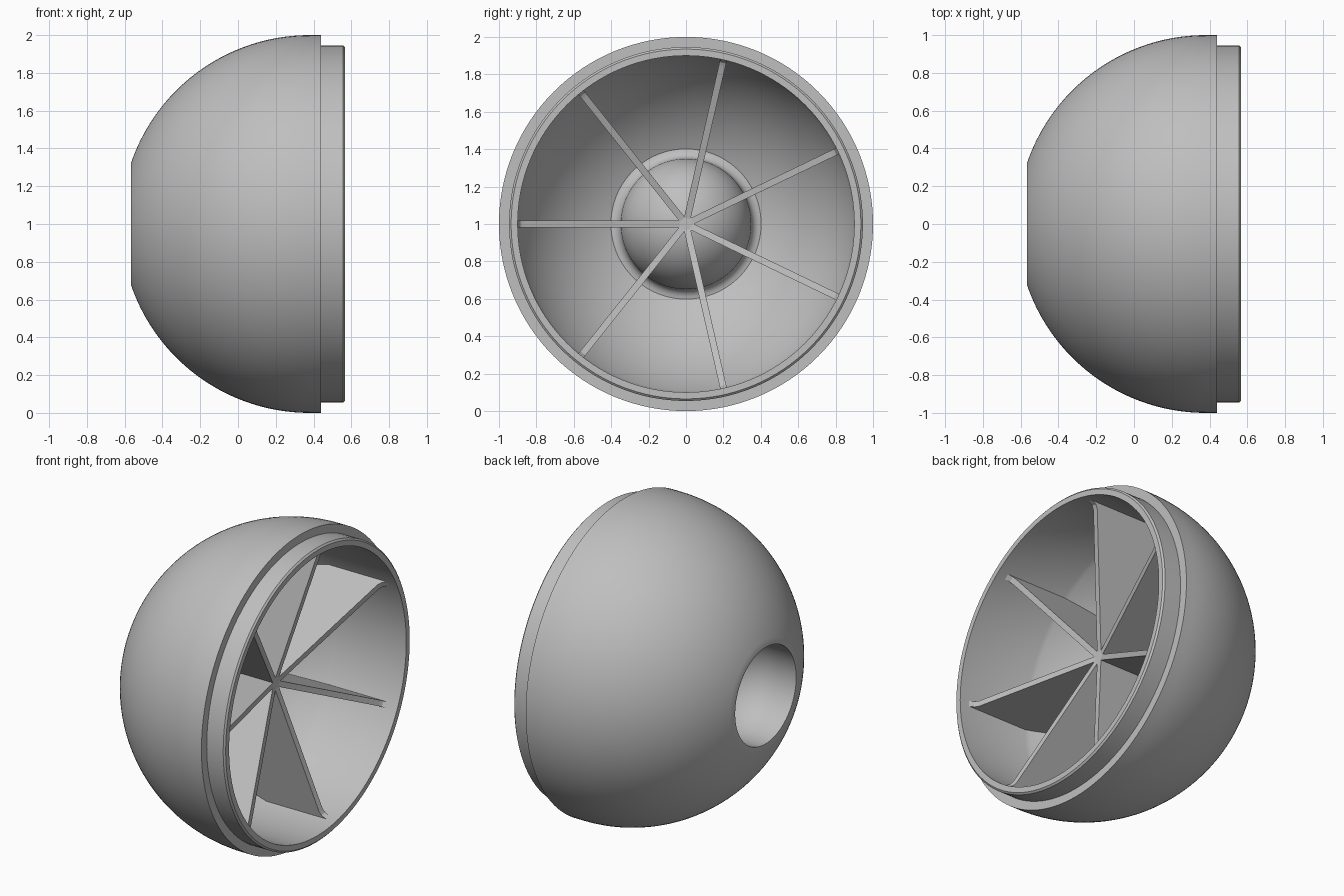
import bpy, bmesh
from math import sin, cos, pi, radians, sqrt, asin
from mathutils import Vector, Matrix

old = bpy.data.objects.get("Cube")
if old:
    bpy.data.objects.remove(old, do_unlink=True)

grey = bpy.data.materials.new("matte grey")
grey.use_nodes = True
colour = (0.52, 0.52, 0.52, 1)
grey.diffuse_color = colour
grey.node_tree.nodes["Principled BSDF"].inputs["Base Color"].default_value = colour

CENTRE = 0.38      # sphere centre along x
BACK, FRONT = -0.567, 0.567
BORE = 0.9         # straight inner wall radius
DOME_X, DOME_R, POCKET_R = -0.43, 0.35, 0.31


def arc(cx, radius, a0, a1, steps):
    """Points (x, r) on a circle centred on the axis; angle 0 points outward, 90 to the back."""
    angles = [radians(a0 + (a1 - a0) * i / steps) for i in range(steps + 1)]
    return [(cx - radius * sin(a), radius * cos(a)) for a in angles]


def finish(name, bm):
    bmesh.ops.remove_doubles(bm, verts=bm.verts, dist=1e-5)
    bmesh.ops.recalc_face_normals(bm, faces=bm.faces)
    mesh = bpy.data.meshes.new(name)
    bm.to_mesh(mesh)
    bm.free()
    mesh.materials.append(grey)
    obj = bpy.data.objects.new(name, mesh)
    bpy.context.collection.objects.link(obj)
    obj.location.z = 1
    bpy.ops.object.select_all(action="DESELECT")
    obj.select_set(True)
    bpy.context.view_layer.objects.active = obj
    bpy.ops.object.shade_smooth_by_angle(angle=radians(30))
    return obj


def lathe(name, profile, steps=128):
    bm = bmesh.new()
    verts = [bm.verts.new((x, 0, r)) for x, r in profile]
    edges = [bm.edges.new(pair) for pair in zip(verts, verts[1:])]
    bmesh.ops.spin(bm, geom=verts + edges, cent=(0, 0, 0), axis=(1, 0, 0),
                   angle=2 * pi, steps=steps, use_merge=True)
    return finish(name, bm)


# Profile pieces of the shell
cut = math_cut = 90 - radians(0)
back_angle = asin(CENTRE - BACK) * 180 / pi
outer = arc(CENTRE, 1, 0, back_angle, 40)
lip = [(FRONT, BORE), (FRONT, 0.935), (0.557, 0.946), (0.44, 0.946), (0.44, 1)]
kink = asin(sqrt(0.95 ** 2 - BORE ** 2) / 0.95) * 180 / pi
inner = arc(CENTRE, 0.95, kink, 65, 28)
fillet = [(DOME_X - 0.05 * cos(a), 0.40 - 0.05 * sin(a))
          for a in [radians(15 * i) for i in range(1, 7)]]
dome = arc(DOME_X, DOME_R, 0, -90, 16)
pocket = arc(DOME_X, POCKET_R, -90, 0, 16)

# Hemispherical shell with stepped lip and domed pocket at the back
lathe("shell", dome[::-1] + fillet[::-1] + inner[::-1] + [(FRONT, BORE)]
      + lip[1:] + outer + [(BACK, POCKET_R)] + pocket[::-1])

# Seven radial ribs sunk slightly into the shell wall
rib_wall = arc(CENTRE, 0.97, kink, 64, 20)
rib_outline = ([(0.265, 0), (0.455, 0.86), (0.47, 0.885), (0.5, BORE), (0.5, 0.92)]
               + rib_wall + [(DOME_X, DOME_R - 0.02)]
               + arc(DOME_X, DOME_R - 0.02, -10, -90, 8))
for i in range(7):
    bm = bmesh.new()
    half = 0.018
    face = bm.faces.new([bm.verts.new((x, -half, r)) for x, r in rib_outline])
    solid = bmesh.ops.extrude_face_region(bm, geom=[face])
    moved = [v for v in solid["geom"] if isinstance(v, bmesh.types.BMVert)]
    bmesh.ops.translate(bm, verts=moved, vec=Vector((0, 2 * half, 0)))
    turn = Matrix.Rotation(pi / 2 + i * 2 * pi / 7, 4, "X")
    bmesh.ops.transform(bm, matrix=turn, verts=bm.verts)
    finish(f"rib_{i + 1}", bm)

# Small hub where the ribs meet
lathe("hub", [(DOME_X + 0.3, 0), (DOME_X + 0.3, 0.036), (0.272, 0.036), (0.272, 0)], 14)
